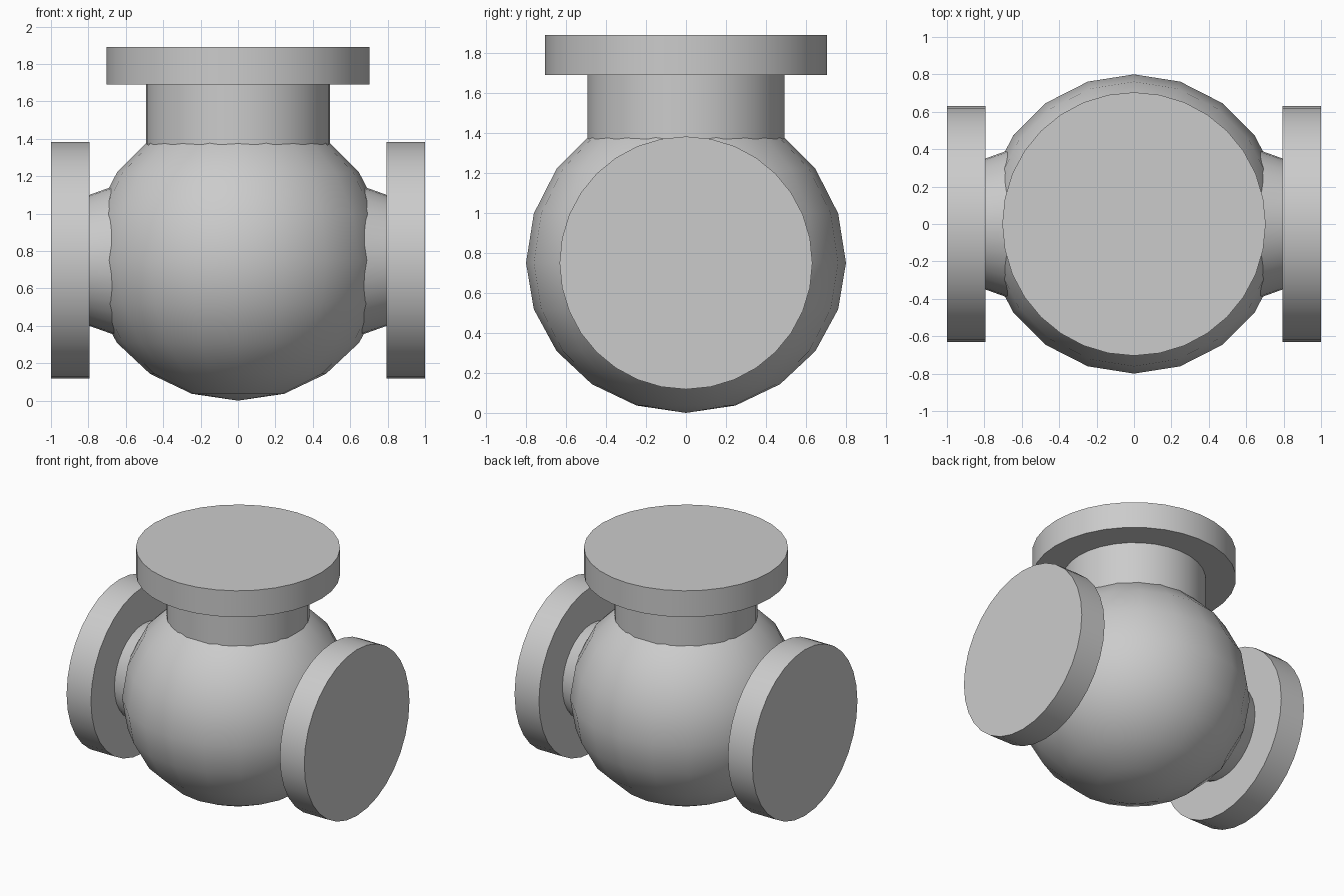
import bpy, math

if "Cube" in bpy.data.objects:
    bpy.data.objects.remove(bpy.data.objects["Cube"])

AXIS_Z = 0.75   # height of the side ports
SIDES = 32


def smooth(obj):
    bpy.ops.object.select_all(action='DESELECT')
    obj.select_set(True)
    bpy.context.view_layer.objects.active = obj
    bpy.ops.object.shade_smooth_by_angle(angle=math.radians(35))


def round_part(name, r_start, r_end, start, end, side=0):
    """Round section along z (side=0) or outward along +x / -x (side=1/-1)."""
    mid = (start + end) / 2
    loc = (side * mid, 0, AXIS_Z) if side else (0, 0, mid)
    rot = (0, side * math.pi / 2, 0)
    bpy.ops.mesh.primitive_cone_add(vertices=SIDES, radius1=r_start, radius2=r_end,
                                    depth=end - start, location=loc, rotation=rot)
    obj = bpy.context.object
    obj.name = name
    smooth(obj)
    return obj


# Bulbous body, slightly flattened below its equator
bpy.ops.mesh.primitive_uv_sphere_add(segments=20, ring_count=10, radius=0.8,
                                     location=(0, 0, AXIS_Z))
body = bpy.context.object
body.name = "valve_body"
for v in body.data.vertices:
    if v.co.z < 0:
        v.co.z *= AXIS_Z / 0.8
smooth(body)

# Top neck and cover flange
round_part("top_neck", 0.493, 0.493, 1.3, 1.69)
round_part("top_flange", 0.704, 0.704, 1.69, 1.89)

# Flared side ports with flanges
for side, label in ((1, "right"), (-1, "left")):
    round_part(label + "_port", 0.42, 0.35, 0.6, 0.795, side)
    round_part(label + "_flange", 0.632, 0.632, 0.795, 1.0, side)
